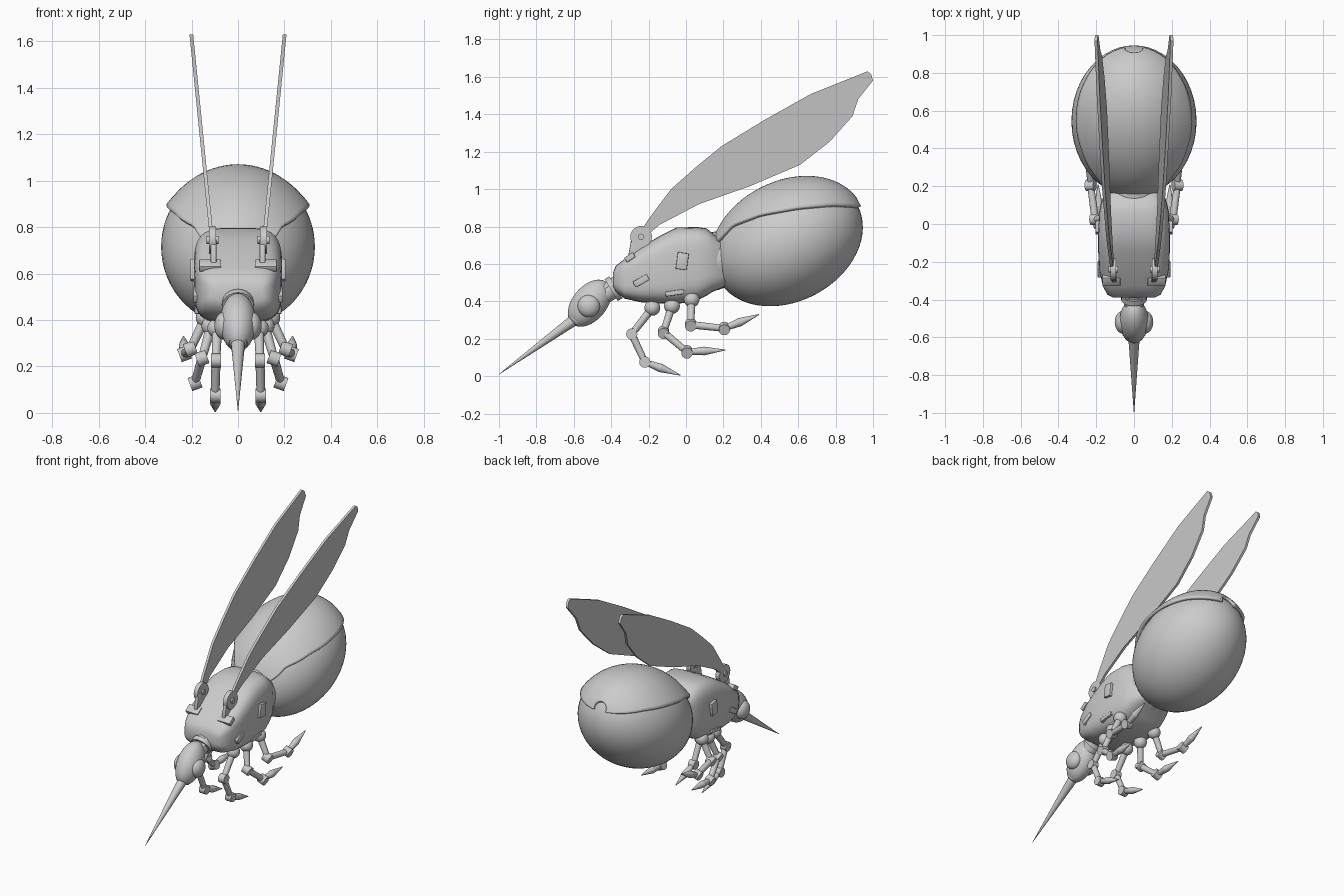
import bpy, bmesh, math
from mathutils import Vector, Matrix

cube = bpy.data.objects.get("Cube")
if cube:
    bpy.data.objects.remove(cube, do_unlink=True)

grey = bpy.data.materials.new("plain_grey")
grey.use_nodes = True
grey.diffuse_color = (0.6, 0.6, 0.6, 1)
grey.node_tree.nodes["Principled BSDF"].inputs["Base Color"].default_value = (0.6, 0.6, 0.6, 1)


def finish(name, bm, angle=40):
    bmesh.ops.recalc_face_normals(bm, faces=bm.faces)
    mesh = bpy.data.meshes.new(name)
    bm.to_mesh(mesh)
    bm.free()
    mesh.materials.append(grey)
    obj = bpy.data.objects.new(name, mesh)
    bpy.context.collection.objects.link(obj)
    bpy.ops.object.select_all(action='DESELECT')
    obj.select_set(True)
    bpy.context.view_layer.objects.active = obj
    bpy.ops.object.shade_smooth_by_angle(angle=math.radians(angle))
    return obj


def ellipsoid(name, centre, radii, tilt=0, seg=24):
    bm = bmesh.new()
    m = (Matrix.Translation(centre) @ Matrix.Rotation(math.radians(tilt), 4, 'X')
         @ Matrix.Diagonal((*radii, 1)))
    bmesh.ops.create_uvsphere(bm, u_segments=seg, v_segments=seg * 2 // 3, radius=1, matrix=m)
    return finish(name, bm, 60)


def rod(name, p, q, r1, r2, seg=16):
    p, q = Vector(p), Vector(q)
    m = Matrix.Translation((p + q) / 2) @ (q - p).to_track_quat('Z', 'Y').to_matrix().to_4x4()
    bm = bmesh.new()
    bmesh.ops.create_cone(bm, cap_ends=True, segments=seg, radius1=r1, radius2=r2,
                          depth=(q - p).length, matrix=m)
    return finish(name, bm)


def box(name, centre, size, tilt=0, bevel=0.0):
    bm = bmesh.new()
    m = (Matrix.Translation(centre) @ Matrix.Rotation(math.radians(tilt), 4, 'X')
         @ Matrix.Diagonal((*size, 1)))
    bmesh.ops.create_cube(bm, size=1, matrix=m)
    if bevel:
        bmesh.ops.bevel(bm, geom=bm.edges[:], offset=bevel, segments=2, affect='EDGES', profile=0.5)
    return finish(name, bm)


def loft(name, rings):
    """Skin a list of closed rings, capping both ends."""
    bm = bmesh.new()
    loops = [[bm.verts.new(p) for p in ring] for ring in rings]
    n = len(loops[0])
    for a, b in zip(loops, loops[1:]):
        for i in range(n):
            bm.faces.new((a[i], a[(i + 1) % n], b[(i + 1) % n], b[i]))
    bm.faces.new(loops[0])
    bm.faces.new(loops[-1])
    return finish(name, bm, 50)


# Abdomen: a large tilted egg
CENTRE, TILT = Vector((0, 0.545, 0.715)), 28
WIDE, LONG, HIGH = 0.333, 0.426, 0.318
ellipsoid("abdomen", CENTRE, (WIDE * 0.995, LONG * 0.99, HIGH * 0.99), TILT, 48)

# Back shell: a curved cover over the abdomen with a flared rim
EDGE = [(-0.36, 0.16), (-0.22, 0.21), (-0.06, 0.19), (0.13, 0.13), (0.3, 0.06), (0.43, -0.017)]


def edge_height(u):
    for (a, ha), (b, hb) in zip(EDGE, EDGE[1:]):
        if u <= b:
            return ha + (hb - ha) * (u - a) / (b - a)
    return EDGE[-1][1]


bm = bmesh.new()
place = Matrix.Translation(CENTRE) @ Matrix.Rotation(math.radians(TILT), 4, 'X')
rows = []
ROWS, COLS = 32, 32
for i in range(ROWS + 1):
    u = 0.04 - 0.382 * math.cos(math.pi * i / ROWS)
    k = math.sqrt(1 - (u / LONG) ** 2)
    limit = math.acos(max(-1, min(1, edge_height(u) / (HIGH * k))))
    row = []
    for j in range(COLS + 1):
        t = 2 * j / COLS - 1
        phi = limit * t
        flare = 1.0 + 0.04 * abs(t) ** 4
        row.append(bm.verts.new(place @ Vector((WIDE * k * math.sin(phi) * flare, u * 1.01,
                                                HIGH * k * math.cos(phi) * flare))))
    rows.append(row)
for a, b in zip(rows, rows[1:]):
    for j in range(COLS):
        bm.faces.new((a[j], a[j + 1], b[j + 1], b[j]))
shell = finish("back_shell", bm)
solid = shell.modifiers.new("thickness", 'SOLIDIFY')
solid.thickness = 0.02
solid.offset = 0

# Thorax: rounded block, stations are (y, bottom, top, half width)
STATIONS = [(-0.39, 0.48, 0.555, 0.11), (-0.375, 0.45, 0.59, 0.14), (-0.33, 0.415, 0.625, 0.165),
            (-0.24, 0.395, 0.69, 0.185), (-0.14, 0.388, 0.75, 0.19), (-0.05, 0.385, 0.795, 0.19),
            (0.06, 0.405, 0.797, 0.185), (0.11, 0.43, 0.79, 0.175), (0.14, 0.45, 0.765, 0.165),
            (0.19, 0.47, 0.73, 0.14), (0.24, 0.5, 0.7, 0.1)]


def block_ring(y, lo, hi, w, n=40):
    ring = []
    for i in range(n):
        a = 2 * math.pi * i / n
        c, s = math.cos(a), math.sin(a)
        ring.append((w * math.copysign(abs(c) ** 0.5, c), y,
                     (lo + hi) / 2 + (hi - lo) / 2 * math.copysign(abs(s) ** 0.5, s)))
    return ring


loft("thorax", [block_ring(*s) for s in STATIONS])
rod("waist_collar", (0, 0.13, 0.61), (0, 0.2, 0.63), 0.155, 0.15, 32)

# Neck, head and sting
rod("neck", (0, -0.34, 0.5), (0, -0.48, 0.41), 0.055, 0.05)
rod("neck_ring", (0, -0.375, 0.475), (0, -0.4, 0.46), 0.068, 0.068, 24)
ellipsoid("head", (0, -0.515, 0.39), (0.077, 0.145, 0.092), 50, 32)
rod("snout", (0, -0.53, 0.36), (0, -0.597, 0.295), 0.068, 0.042, 24)
rod("sting", (0, -0.55, 0.335), (0, -1, 0.01), 0.034, 0.001, 20)

# Wing outline as (y, z)
WING = [(-0.24, 0.78), (-0.2, 0.84), (-0.08, 1.0), (0.05, 1.115), (0.19, 1.23), (0.42, 1.37),
        (0.67, 1.51), (0.97, 1.63), (0.99, 1.615), (1.0, 1.58), (0.92, 1.48), (0.89, 1.39),
        (0.77, 1.255), (0.61, 1.13), (0.34, 1.015), (0.07, 0.92), (-0.14, 0.81), (-0.2, 0.76)]

# Legs: hip, knee, ankle, tip
LEGS = {
    "front": [(0.09, -0.18, 0.365), (0.095, -0.29, 0.225), (0.098, -0.22, 0.075), (0.098, -0.03, 0.005)],
    "middle": [(0.115, -0.075, 0.375), (0.155, -0.12, 0.235), (0.185, 0.005, 0.13), (0.19, 0.21, 0.14)],
    "rear": [(0.14, 0.03, 0.41), (0.205, 0.025, 0.275), (0.23, 0.205, 0.255), (0.235, 0.39, 0.33)],
}

for side, s in (("left", 1), ("right", -1)):
    def at(x, y, z):
        return Vector((s * x, y, z))

    # Eye and neck tube
    ellipsoid(side + "_eye", at(0.06, -0.52, 0.375), (0.042, 0.06, 0.06))
    rod(side + "_neck_tube", at(0.03, -0.36, 0.525), at(0.03, -0.45, 0.46), 0.018, 0.018, 12)

    # Wing blade
    loft(side + "_wing", [[at(0.118 + 0.1 * (z - 0.8) + d, y, z) for y, z in WING]
                          for d in (-0.008, 0.008)])

    # Wing hinge
    rod(side + "_hinge_lug", at(0.095, -0.24, 0.745), at(0.125, -0.24, 0.745), 0.058, 0.058, 24)
    rod(side + "_hinge_pin", at(0.085, -0.24, 0.745), at(0.135, -0.24, 0.745), 0.017, 0.017)
    box(side + "_hinge_arm", at(0.105, -0.265, 0.69), (0.025, 0.07, 0.11), -10, 0.005)
    box(side + "_hinge_foot", at(0.12, -0.3, 0.635), (0.095, 0.055, 0.03), 35, 0.005)

    # Thorax side plates
    box(side + "_upper_plate", at(0.19, -0.02, 0.615), (0.03, 0.06, 0.09), -8, 0.004)
    box(side + "_middle_plate", at(0.182, -0.24, 0.51), (0.02, 0.085, 0.035), 30, 0.004)
    box(side + "_lower_plate", at(0.172, -0.06, 0.445), (0.03, 0.1, 0.025), 8, 0.004)

    # Jointed legs with pointed feet
    for leg, points in LEGS.items():
        name = f"{side}_{leg}_"
        hip, knee, ankle, tip = [at(*p) for p in points]
        ellipsoid(name + "hip", hip, (0.042, 0.042, 0.042))
        rod(name + "thigh", hip, knee, 0.022, 0.018)
        rod(name + "shin", knee, ankle, 0.02, 0.018)
        for part, p in (("knee", knee), ("ankle", ankle)):
            axis = Vector((s * 0.022, 0, -0.008 if leg != "front" else 0))
            rod(name + part, p - axis, p + axis, 0.03, 0.03, 20)
        middle = ankle.lerp(tip, 0.45)
        rod(name + "foot", ankle, middle, 0.014, 0.023)
        rod(name + "claw", middle, tip, 0.023, 0.002)
